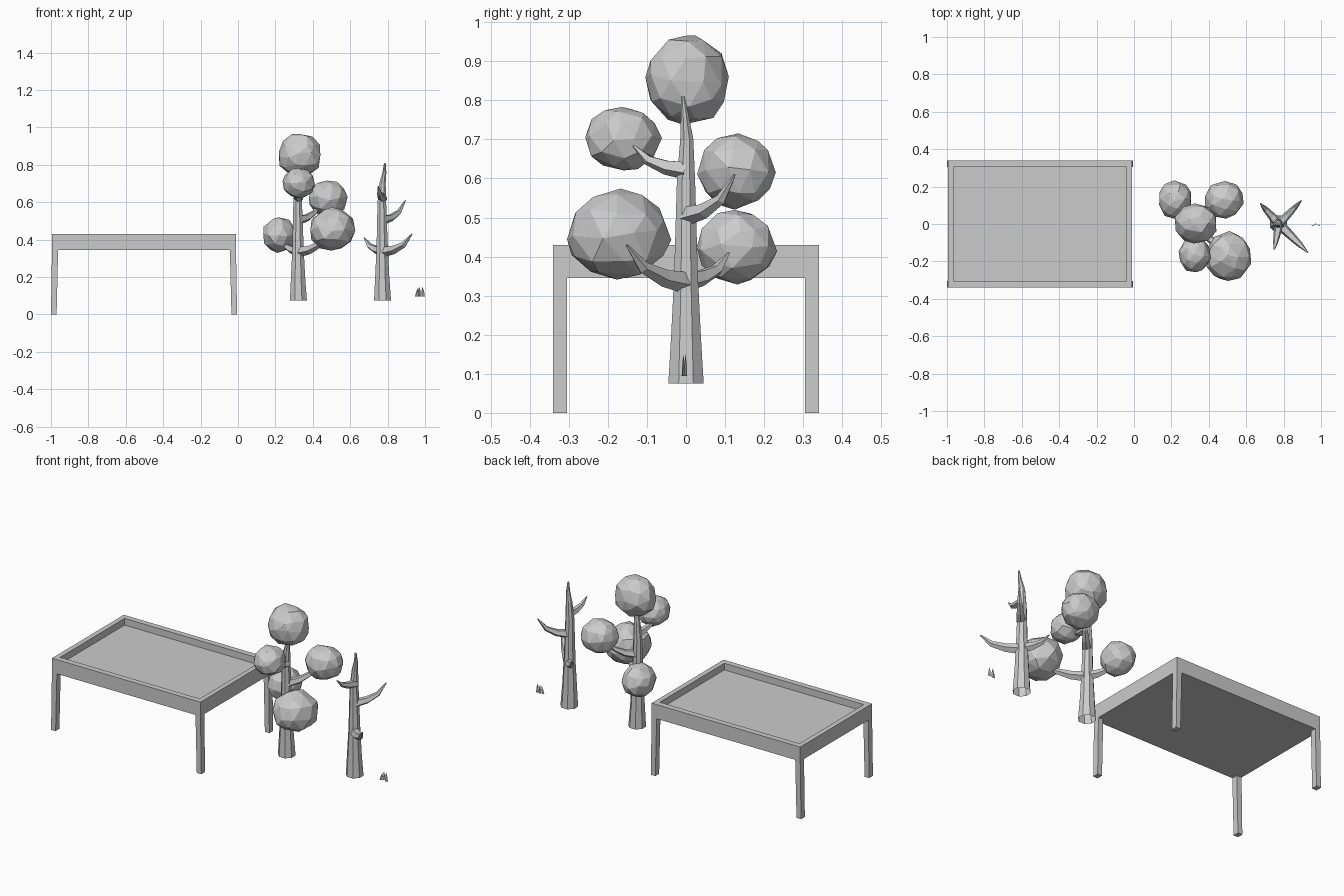
import bpy, bmesh, math, random
from mathutils import Vector

if "Cube" in bpy.data.objects:
    bpy.data.objects.remove(bpy.data.objects["Cube"])

random.seed(4)


def finish(bm, name):
    bmesh.ops.recalc_face_normals(bm, faces=bm.faces)
    mesh = bpy.data.meshes.new(name)
    bm.to_mesh(mesh)
    bm.free()
    obj = bpy.data.objects.new(name, mesh)
    bpy.context.collection.objects.link(obj)
    return obj


def rect_ring(bm, cx, cy, hx, hy, z):
    return [bm.verts.new((cx + sx * hx, cy + sy * hy, z))
            for sx, sy in ((-1, -1), (1, -1), (1, 1), (-1, 1))]


def bridge(bm, a, b):
    n = len(a)
    for i in range(n):
        bm.faces.new((a[i], a[(i + 1) % n], b[(i + 1) % n], b[i]))


def lofted(name, rings):
    """Closed solid through rectangular rings (cx, cy, hx, hy, z)."""
    bm = bmesh.new()
    loops = [rect_ring(bm, *r) for r in rings]
    for a, b in zip(loops, loops[1:]):
        bridge(bm, a, b)
    bm.faces.new(loops[0])
    bm.faces.new(loops[-1])
    return finish(bm, name)


def tube(bm, path, sides):
    """Faceted tapering limb; path rows are (point, radius), tip is capped."""
    pts = [Vector(p) for p, r in path]
    loops = []
    for i, (p, r) in enumerate(path):
        t = (pts[min(i + 1, len(pts) - 1)] - pts[max(i - 1, 0)]).normalized()
        if i == 0 and abs(t.z) > 0.9:
            t = Vector((0, 0, 1))
        u = Vector((0, 1, 0)) if abs(t.z) > 0.9 else Vector((0, 0, 1))
        u = (u - t * u.dot(t)).normalized()
        v = t.cross(u)
        angles = [2 * math.pi * (k + 0.5) / sides for k in range(sides)]
        loops.append([bm.verts.new(pts[i] + u * r * math.cos(a) + v * r * math.sin(a))
                      for a in angles])
    for a, b in zip(loops, loops[1:]):
        bridge(bm, a, b)
    bm.faces.new(loops[-1])


def tree(name, x):
    bm = bmesh.new()
    # trunk
    tube(bm, [((x - .002, 0, .075), .049), ((x - .004, 0, .2), .041),
              ((x - .004, 0, .35), .033), ((x - .006, 0, .6), .025),
              ((x - .002, .002, .7), .018), ((x + .008, -.003, .76), .011),
              ((x + .01, -.008, .81), .005)], 8)
    # branches: tip offset (x, y), root height, tip height, root radius
    for dx, dy, z0, z1, r in ((.155, -.152, .335, .43, .03),
                              (-.1, .11, .338, .41, .028),
                              (.12, .125, .505, .61, .026),
                              (-.025, -.135, .622, .685, .025)):
        h = z1 - z0
        tube(bm, [((x, 0, z0), r),
                  ((x + dx * .38, dy * .38, z0 + h * .12), r * .8),
                  ((x + dx * .72, dy * .72, z0 + h * .4), r * .55),
                  ((x + dx, dy, z1), .003)], 5)
    return finish(bm, name)


# table top with a recessed tray
TX = -.5025
lofted("table_top", [(TX, 0, .492, .34, .345), (TX, 0, .492, .34, .43),
                     (TX, 0, .462, .305, .43), (TX, 0, .462, .305, .39)])

# slightly splayed legs
for sx, nx in ((-1, "left"), (1, "right")):
    for sy, ny in ((-1, "front"), (1, "back")):
        lofted(f"table_leg_{ny}_{nx}",
               [(TX + sx * .4825, sy * .322, .015, .018, 0),
                (TX + sx * .4755, sy * .322, .0165, .018, .345)])

# trees
tree("leafy_tree_trunk", .325)
tree("bare_tree_trunk", .775)

# faceted foliage clumps
for i, (c, s) in enumerate((((.332, .002, .852), (.121, .108, .118)),
                            ((.325, -.163, .702), (.086, .098, .084)),
                            ((.48, .13, .62), (.106, .101, .097)),
                            ((.505, -.175, .455), (.126, .135, .117)),
                            ((.22, .128, .425), (.09, .103, .096)))):
    bm = bmesh.new()
    bmesh.ops.create_icosphere(bm, subdivisions=2, radius=1)
    for v in bm.verts:
        d = Vector([random.uniform(-.12, .12) for _ in range(3)])
        v.co = (v.co + d).normalized() * random.uniform(.96, 1.04)
        v.co = Vector([v.co[k] * s[k] + c[k] for k in range(3)])
    finish(bm, f"foliage_{i + 1}")

# grass blades: folded, tapering cards
bm = bmesh.new()
for bx, by, lean, h, w in ((.955, -.005, .007, .045, .009),
                           (.972, .002, -.004, .055, .008),
                           (.99, -.003, -.004, .054, .009)):
    rows = []
    for t, k in ((0, 1), (.55, .75)):
        rows.append([bm.verts.new((bx + lean * t + j * w * k,
                                   by - abs(j) * .006 * k, .095 + h * t))
                     for j in (-1, 0, 1)])
    tip = bm.verts.new((bx + lean, by - .004, .095 + h))
    for j in (0, 1):
        bm.faces.new((rows[0][j], rows[0][j + 1], rows[1][j + 1], rows[1][j]))
        bm.faces.new((rows[1][j], rows[1][j + 1], tip))
finish(bm, "grass_tuft")
